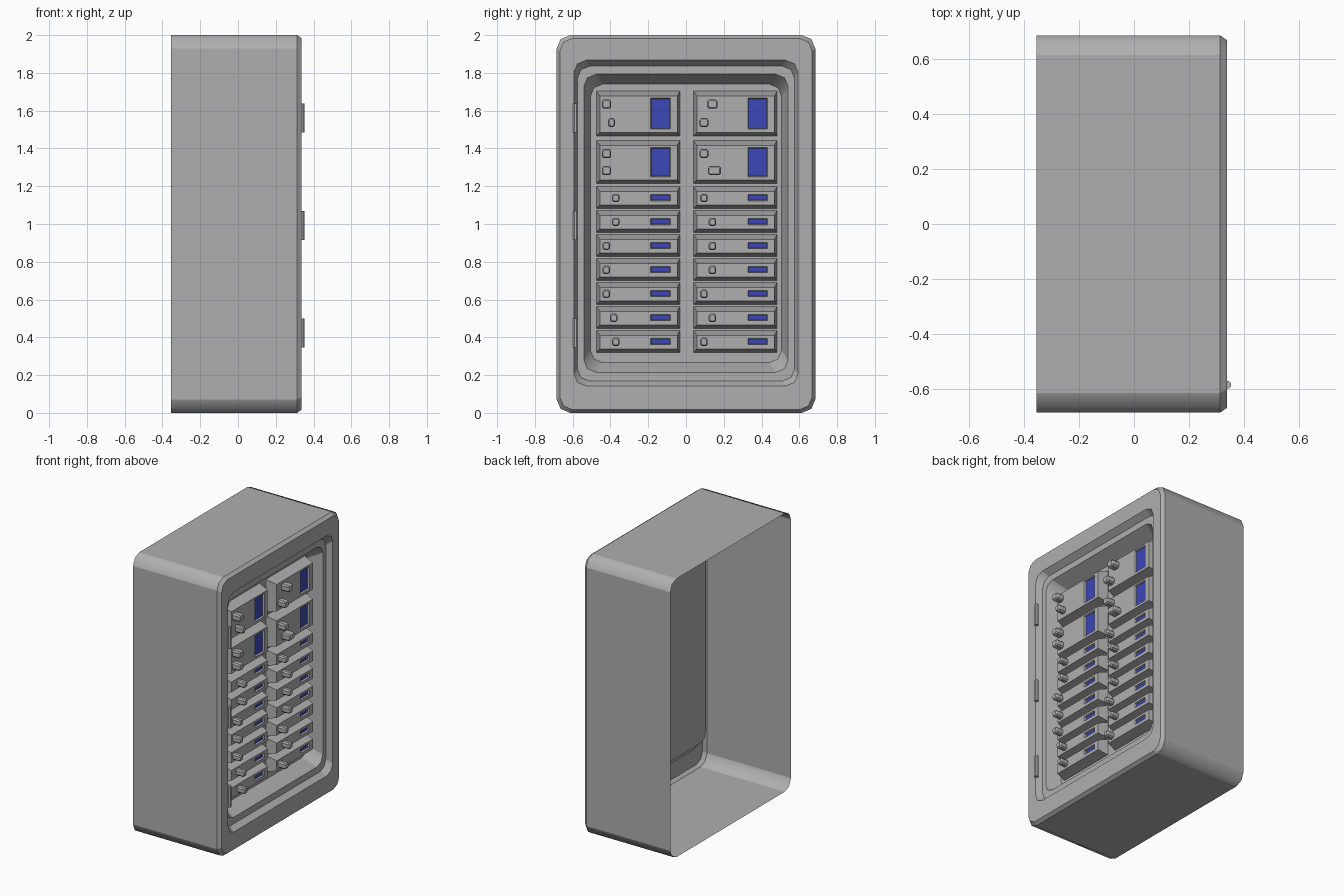
import bpy
from math import sin, cos, pi

if "Cube" in bpy.data.objects:
    bpy.data.objects.remove(bpy.data.objects["Cube"])


def material(name, r, g, b):
    mat = bpy.data.materials.new(name)
    mat.diffuse_color = (r, g, b, 1)
    mat.use_nodes = True
    mat.node_tree.nodes["Principled BSDF"].inputs["Base Color"].default_value = mat.diffuse_color
    return mat


grey = material("mid_grey", 0.43, 0.43, 0.43)
blue = material("screen_blue", 0.045, 0.065, 0.48)


def ring(x, y0, y1, z0, z1, r=0.0, seg=0):
    """Rounded rectangle in the plane x, counter-clockwise seen from +x."""
    pts = []
    corners = [(y1 - r, z0 + r, -pi / 2), (y1 - r, z1 - r, 0),
               (y0 + r, z1 - r, pi / 2), (y0 + r, z0 + r, pi)]
    for cy, cz, a0 in corners:
        for i in range(seg + 1):
            a = a0 + (pi / 2) * i / max(seg, 1)
            pts.append((x, cy + r * cos(a), cz + r * sin(a)))
    return pts


def loft(name, rings, cap_mat=None, round_corners=False):
    """Skin successive rings and cap the last one; the start stays open."""
    n = len(rings[0])
    verts = [p for rg in rings for p in rg]
    faces = []
    for k in range(len(rings) - 1):
        for i in range(n):
            j = (i + 1) % n
            faces.append((k * n + i, k * n + j, (k + 1) * n + j, (k + 1) * n + i))
    faces.append(tuple(range((len(rings) - 1) * n, len(rings) * n)))
    mesh = bpy.data.meshes.new(name)
    mesh.from_pydata(verts, [], faces)
    obj = bpy.data.objects.new(name, mesh)
    bpy.context.collection.objects.link(obj)
    mesh.materials.append(grey)
    if cap_mat:
        mesh.materials.append(cap_mat)
        mesh.polygons[-1].material_index = 1
    if round_corners:
        # smooth only across the middle of each two-segment corner
        mesh.shade_smooth()
        for e in mesh.edges:
            a, b = e.vertices
            e.use_edge_sharp = not (a % n == b % n and a % n % 3 == 1)
    return obj


PANEL_X, FACE_X, FRONT_X = 0.195, 0.267, 0.337

# Cabinet shell: open back, chamfered front rim, stepped recess and back panel
loft("cabinet", [
    ring(-0.355, -0.685, 0.685, 0, 2, 0.072, 2),
    ring(0.313, -0.685, 0.685, 0, 2, 0.072, 2),
    ring(FRONT_X, -0.668, 0.668, 0.017, 1.983, 0.068, 2),
    ring(FRONT_X, -0.594, 0.594, 0.143, 1.867, 0.065, 2),
    ring(0.295, -0.575, 0.575, 0.168, 1.836, 0.065, 2),
    ring(0.295, -0.541, 0.541, 0.215, 1.793, 0.065, 2),
    ring(PANEL_X, -0.506, 0.506, 0.266, 1.741, 0.065, 2),
], round_corners=True)


def unit(name, yc, z0, z1, s0, s1):
    """Rack module: sloped block with a sunk blue screen."""
    y0, y1 = yc - 0.22, yc + 0.222
    ys = yc + 0.067
    loft(name, [
        ring(PANEL_X, y0, y1, z0, z1),
        ring(FACE_X, y0 + 0.018, y1 - 0.014, z0 + 0.018, z1 - 0.025),
        ring(FACE_X, ys, ys + 0.104, s0, s1),
        ring(FACE_X - 0.012, ys + 0.004, ys + 0.1, s0 + 0.003, s1 - 0.004),
    ], blue)


def knob(y, z, w=0.046, h=0.048):
    """Chamfered push knob."""
    a, b = w / 2, h / 2
    loft("knob", [
        ring(FACE_X - 0.002, y - a, y + a, z - b, z + b, 0.009, 1),
        ring(0.315, y - a, y + a, z - b, z + b, 0.009, 1),
        ring(0.325, y - a + 0.006, y + a - 0.006, z - b + 0.006, z + b - 0.006, 0.007, 1),
    ])


# Two columns of modules: two tall ones, then seven slim ones
small_knobs = {
    -0.254: [-0.372, -0.372, -0.422, -0.422, -0.422, -0.382, -0.372],
    0.260: [0.095, 0.14, 0.14, 0.14, 0.095, 0.14, 0.095],
}
for yc, knob_ys in small_knobs.items():
    unit("large_module", yc, 1.467, 1.703, 1.503, 1.667)
    unit("large_module", yc, 1.215, 1.441, 1.25, 1.404)
    for i, ky in enumerate(knob_ys):
        z = 1.140 - 0.127 * i
        unit("small_module", yc, z - 0.058, z + 0.058, z - 0.017, z + 0.017)
        knob(ky, z - 0.002, 0.04, 0.044)

# Knobs on the tall modules
for y, z, w in [(-0.421, 1.635, 0.05), (-0.394, 1.537, 0.037), (0.14, 1.635, 0.055),
                (0.095, 1.537, 0.048), (-0.421, 1.373, 0.05), (-0.421, 1.283, 0.05),
                (0.095, 1.373, 0.048), (0.15, 1.283, 0.068)]:
    knob(y, z, w)

# Hinge barrels on the left rim
for z in (0.422, 0.992, 1.562):
    bpy.ops.mesh.primitive_cylinder_add(vertices=8, radius=0.014, depth=0.154,
                                        location=(0.339, -0.584, z), rotation=(0, 0, pi / 8))
    bpy.context.object.name = "hinge"
    bpy.context.object.data.materials.append(grey)
